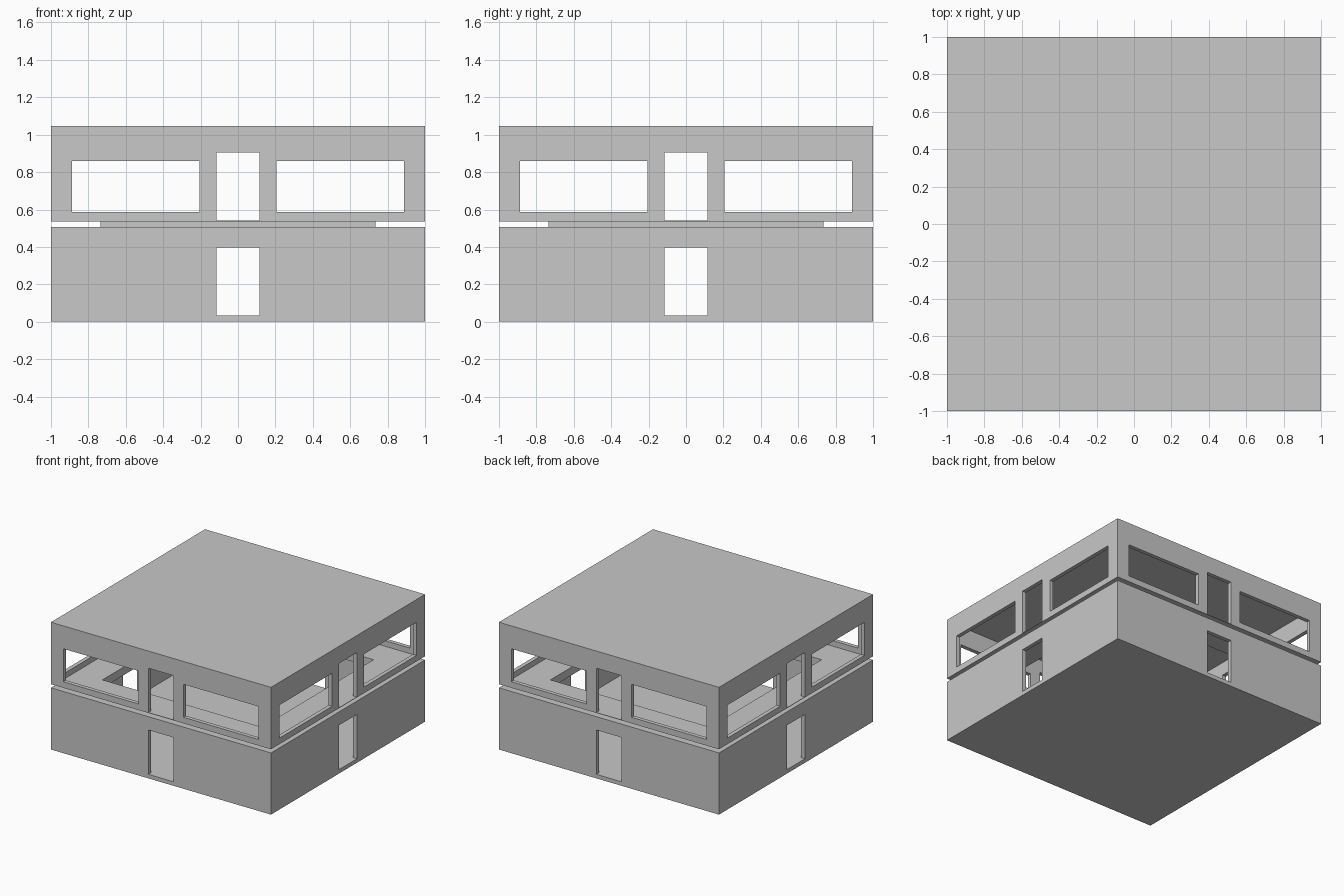
import bpy

cube = bpy.data.objects.get("Cube")
if cube:
    bpy.data.objects.remove(cube, do_unlink=True)

# Single plaster colour
grey = bpy.data.materials.new("light_grey_plaster")
grey.use_nodes = True
COLOUR = (0.58, 0.58, 0.58, 1)
grey.diffuse_color = COLOUR
grey.node_tree.nodes["Principled BSDF"].inputs["Base Color"].default_value = COLOUR

WALL = 0.033          # wall and slab thickness
LOWER_TOP = 0.507     # top of the lower storey
UPPER_BASE = 0.541    # underside of the upper storey
TOP = 1.046
WELL = 0.735          # half width of the open well between storeys
DOOR = 0.115          # half width of a doorway


def box(name, x, y, z):
    """Box from (min, max) ranges."""
    spans = (x, y, z)
    bpy.ops.mesh.primitive_cube_add(size=1, location=[sum(s) / 2 for s in spans])
    ob = bpy.context.object
    ob.name = name
    ob.scale = [s[1] - s[0] for s in spans]
    bpy.ops.object.transform_apply(location=True, rotation=False, scale=True)
    ob.data.materials.append(grey)
    return ob


def square(name, half, z):
    return box(name, (-half, half), (-half, half), z)


def cut(target, cutters):
    """Subtract the cutters one after another and remove them."""
    for cutter in cutters:
        cutter.hide_render = True
        mod = target.modifiers.new("opening", 'BOOLEAN')
        mod.operation = 'DIFFERENCE'
        mod.solver = 'EXACT'
        mod.object = cutter
        bpy.context.view_layer.objects.active = target
        bpy.ops.object.modifier_apply(modifier=mod.name)
        bpy.data.objects.remove(cutter, do_unlink=True)


def through(span, z):
    """Pair of cutters opening all four walls."""
    return [box("cutter", span, (-1.2, 1.2), z),
            box("cutter", (-1.2, 1.2), span, z)]


# Lower storey: floor, walls and roof with a square well
lower = square("lower_storey", 1, (0, LOWER_TOP))
cut(lower, [square("cutter", 1 - WALL, (WALL, LOWER_TOP - WALL)),
            square("cutter", WELL - 0.01, (0.3, 0.7))]
    + through((-DOOR, DOOR), (WALL, 0.397)))

# Upper storey: walls and roof, open below
upper = square("upper_storey", 1, (UPPER_BASE, TOP))
cut(upper, [square("cutter", 1 - WALL, (0.4, TOP - WALL))]
    + through((-DOOR, DOOR), (0.4, 0.905)))
for side in (-1, 1):
    window = sorted((side * 0.205, side * 0.888))
    cut(upper, through(window, (0.587, 0.858)))

# Thin floor of the upper storey around the well
floor = square("upper_floor", 1, (UPPER_BASE - 0.004, UPPER_BASE))
cut(floor, [square("cutter", WELL - 0.01, (0.4, 0.7))])

# Upstand joining the two storeys around the well
collar = square("well_collar", WELL, (LOWER_TOP, UPPER_BASE - 0.004))
cut(collar, [square("cutter", WELL - 0.01, (0.4, 0.7))])
